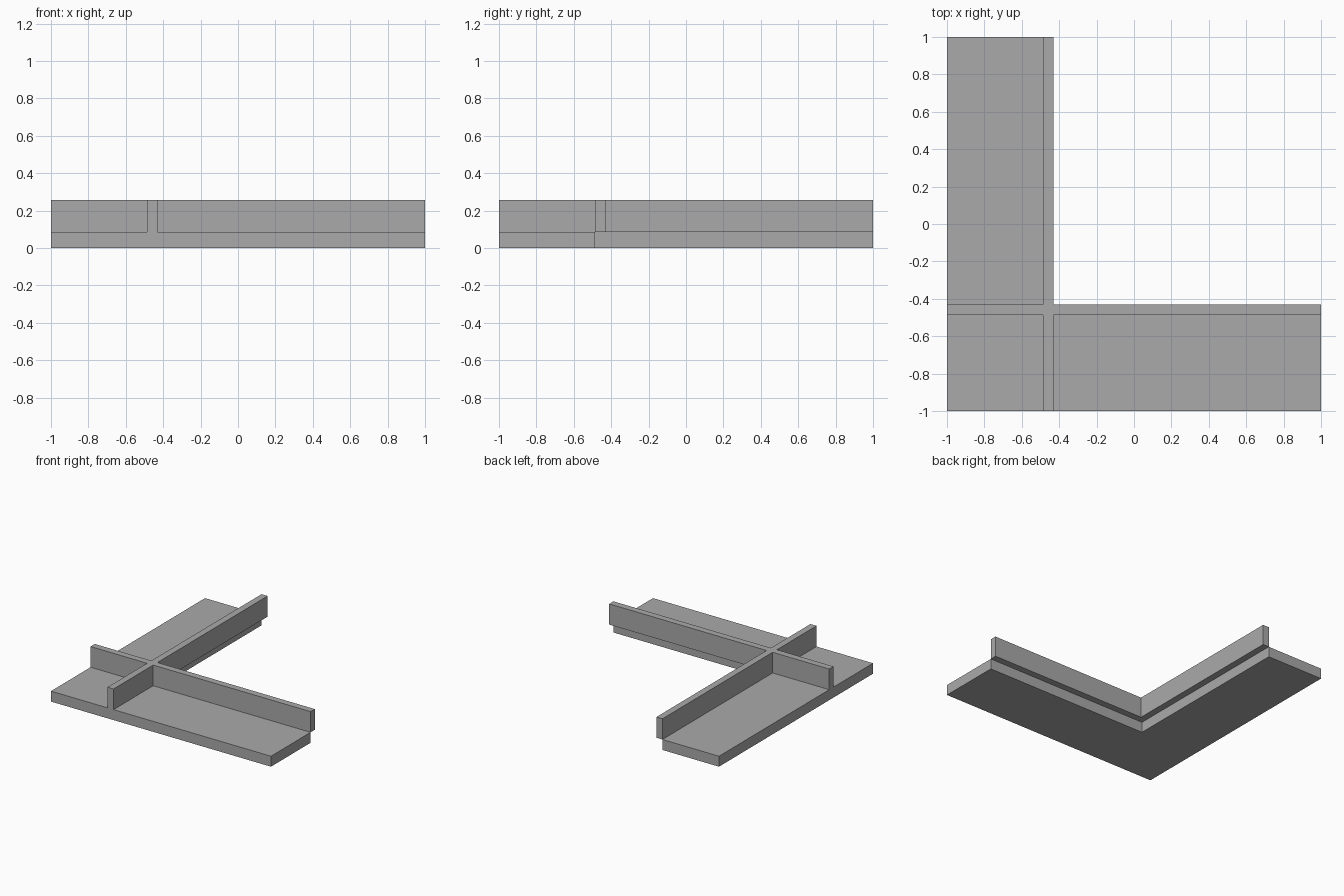
import bpy
import bmesh

cube = bpy.data.objects.get("Cube")
if cube:
    bpy.data.objects.remove(cube, do_unlink=True)

grey = bpy.data.materials.new("plain grey")
grey.use_nodes = True
color = (0.4, 0.4, 0.4, 1)
grey.diffuse_color = color
grey.node_tree.nodes["Principled BSDF"].inputs["Base Color"].default_value = color

INNER, OUTER = -0.486, -0.431   # the two faces of each wall
SLAB_TOP, WALL_TOP = 0.086, 0.256


def extruded(name, outline, bottom, top):
    """Extrude a flat outline upward into a closed solid."""
    bm = bmesh.new()
    face = bm.faces.new([bm.verts.new((x, y, bottom)) for x, y in outline])
    result = bmesh.ops.extrude_face_region(bm, geom=[face], use_keep_orig=True)
    raised = [v for v in result["geom"] if isinstance(v, bmesh.types.BMVert)]
    bmesh.ops.translate(bm, verts=raised, vec=(0, 0, top - bottom))
    bmesh.ops.recalc_face_normals(bm, faces=bm.faces)
    mesh = bpy.data.meshes.new(name)
    bm.to_mesh(mesh)
    bm.free()
    mesh.materials.append(grey)
    obj = bpy.data.objects.new(name, mesh)
    bpy.context.collection.objects.link(obj)
    return obj


# L-shaped footing slab
extruded("footing_slab",
         [(-1, -1), (1, -1), (1, INNER), (INNER, INNER), (INNER, 1), (-1, 1)],
         0, SLAB_TOP)

# Crossing walls along the inner edges of the slab
a, b = INNER, OUTER
extruded("crossing_walls",
         [(a, -1), (b, -1), (b, a), (1, a), (1, b), (b, b),
          (b, 1), (a, 1), (a, b), (-1, b), (-1, a), (a, a)],
         SLAB_TOP, WALL_TOP)
